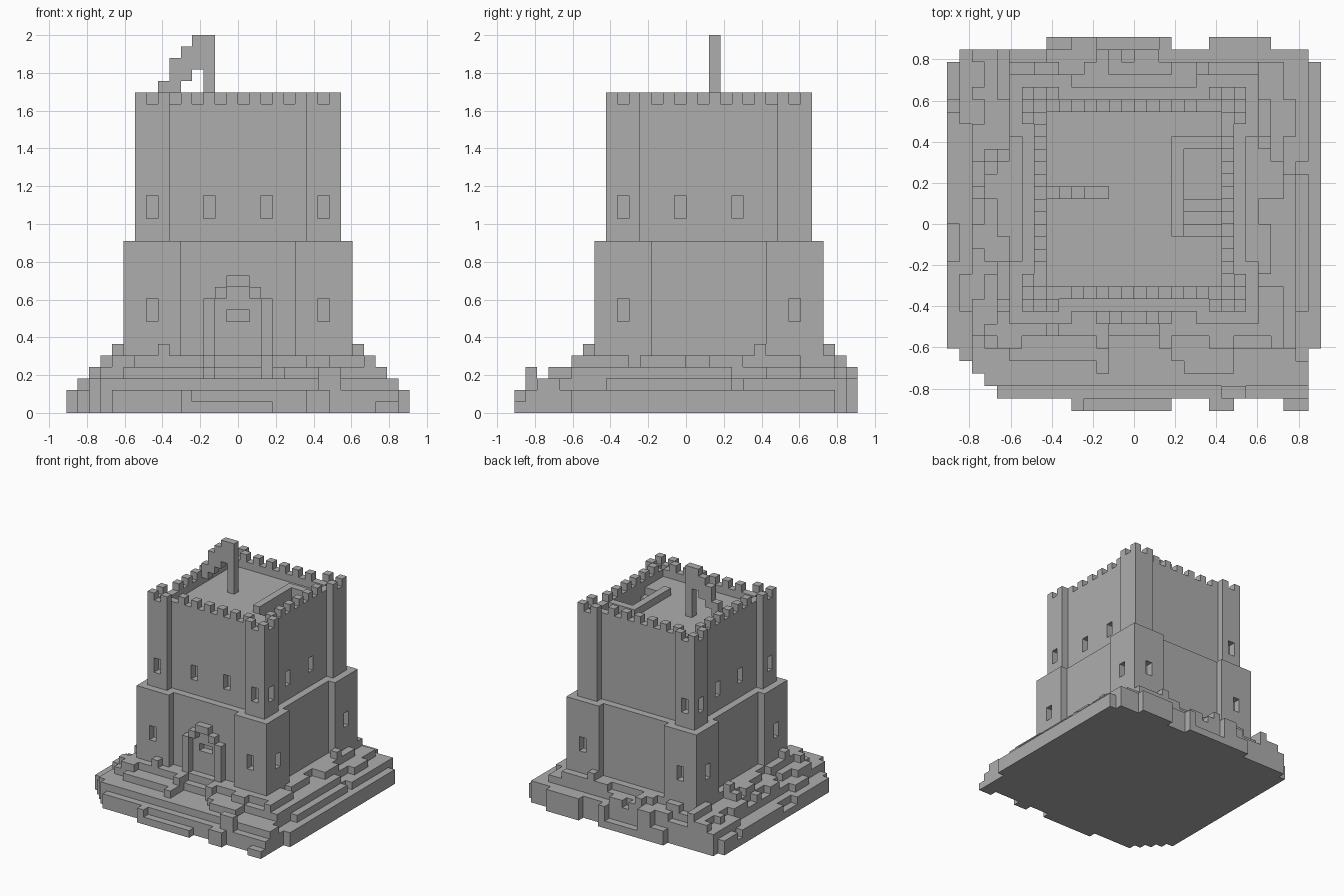
import bpy, bmesh, random
from itertools import product
from mathutils import Vector

random.seed(4)
U = 2 / 33          # block size
HALF = 15           # blocks from the centre to the edge

old = bpy.data.objects.get("Cube")
if old:
    bpy.data.objects.remove(old)

stone = bpy.data.materials.new("grey_stone")
stone.use_nodes = True
stone.diffuse_color = (0.42, 0.42, 0.42, 1)
stone.node_tree.nodes["Principled BSDF"].inputs["Base Color"].default_value = (0.42, 0.42, 0.42, 1)


def box(x0, x1, y0, y1, z0, z1):
    return set(product(range(x0, x1), range(y0, y1), range(z0, z1)))


def build(name, cells):
    """Skin a set of blocks with its outer faces only."""
    bm = bmesh.new()
    verts = {}
    for cell in cells:
        for axis, side in product(range(3), (0, 1)):
            near = list(cell)
            near[axis] += 2 * side - 1
            if tuple(near) in cells:
                continue
            a, b = (axis + 1) % 3, (axis + 2) % 3
            ring = []
            for da, db in ((0, 0), (1, 0), (1, 1), (0, 1)):
                p = list(cell)
                p[axis] += side
                p[a] += da
                p[b] += db
                p = tuple(p)
                if p not in verts:
                    verts[p] = bm.verts.new(Vector((p[0] - HALF, p[1] - HALF, p[2])) * U)
                ring.append(verts[p])
            bm.faces.new(ring if side else ring[::-1])
    bmesh.ops.dissolve_limit(bm, angle_limit=0.01, verts=bm.verts[:], edges=bm.edges[:])
    mesh = bpy.data.meshes.new(name)
    bm.to_mesh(mesh)
    bm.free()
    mesh.materials.append(stone)
    obj = bpy.data.objects.new(name, mesh)
    bpy.context.collection.objects.link(obj)


def storey(lo, hi, y0, y1, corner, z0, z1):
    """Square storey whose walls sit one block behind its corner towers."""
    cells = box(lo + 1, hi - 1, y0 + 1, y1 - 1, z0, z1)
    for x, y in product((lo, hi - corner), (y0, y1 - corner)):
        cells |= box(x, x + corner, y, y + corner, z0, z1)
    return cells


def cut_windows(cells, side, places, z0, z1):
    """Remove the outermost block of the wall at each window."""
    axis = 0 if side in ("left", "right") else 1
    pick = max if side in ("left", "back") else min
    for p, z in product(places, range(z0, z1)):
        row = [c for c in cells if c[1 - axis] == p and c[2] == z]
        cells.discard(pick(row, key=lambda c: c[axis]))


# Lower storey
lower = storey(5, 25, 7, 27, 5, 5, 15)
for side in ("front", "back"):
    cut_windows(lower, side, (7, 22), 8, 10)
for side in ("left", "right"):
    cut_windows(lower, side, (9, 24), 8, 10)
lower -= box(14, 16, 8, 9, 8, 9)       # door peephole
build("lower_storey", lower)

# Stepped arch around the door
arch = box(12, 18, 7, 8, 3, 10) | box(13, 17, 7, 8, 10, 11) | box(14, 16, 7, 8, 11, 12)
arch -= box(13, 17, 7, 8, 3, 10) | box(14, 16, 7, 8, 10, 11)
build("door_arch", arch)

# Upper storey with a stairwell sunk in its roof
upper = storey(6, 24, 8, 26, 3, 15, 26)
cut_windows(upper, "front", (7, 12, 17, 22), 17, 19)
cut_windows(upper, "left", (9, 14, 19), 17, 19)
cut_windows(upper, "right", (9, 14, 19, 24), 17, 19)
cut_windows(upper, "back", (7,), 17, 19)
for y in range(14, 21):
    upper -= box(19, 22, y, y + 1, max(22, 39 - y), 26)
build("upper_storey", upper)
build("stairwell_rim", box(18, 19, 14, 22, 26, 27) | box(18, 22, 21, 22, 26, 27))

# Parapet follows the outline of the upper storey
outline = {c[:2] for c in storey(6, 24, 8, 26, 3, 0, 1)}
inside = {(x, y) for x, y in outline
          if all((x + dx, y + dy) in outline for dx, dy in product((-1, 0, 1), repeat=2))}
edge = outline - inside
build("parapet", {(x, y, 26) for x, y in edge})


def is_merlon(x, y):
    in_x, in_y = 9 <= x <= 20, 11 <= y <= 22
    if in_x and y in (9, 24):
        return (x % 2 == 0) == (y == 9)
    if in_y and x in (7, 22):
        return (y % 2 == 1) == (x == 22)
    on_x, on_y = x in (6, 8, 21, 23), y in (8, 10, 23, 25)
    return on_x and on_y and (x in (6, 23) or y in (8, 25))


build("merlons", {(x, y, 27) for x, y in edge if is_merlon(x, y)})

# Flagpole and drooping flag
build("flagpole", box(12, 13, 17, 18, 26, 33))
flag = box(8, 9, 17, 18, 27, 29)
for x in (9, 10, 11):
    flag |= box(x, x + 1, 17, 18, x + 19, x + 22)
build("flag", flag)

# Rocky mound: ground outline with clipped front corners
ground = box(0, 30, 5, 28, 0, 1) | box(1, 29, 4, 29, 0, 1)
for y in (1, 2, 3):
    ground |= box(5 - y, 29, y, y + 1, 0, 1)
for x0, x1, y in ((10, 18, 0), (21, 23, 0), (27, 29, 0), (8, 18, 29), (21, 26, 29)):
    ground |= box(x0, x1, y, y + 1, 0, 1)


def ragged(low, high, longest):
    """Random insets along a side, held for short runs."""
    steps = []
    while len(steps) < 30:
        steps += [random.randint(low, high)] * random.randint(1, longest)
    return steps


# Each tier: reach from the left, right, front and back edges
mound = set(ground)
tiers = [((0, 1, 8), (0, 0, 8), (0, 1, 8), (0, 1, 8)),
         ((1, 2, 7), (1, 2, 9), (2, 2, 7), (0, 1, 6)),
         ((2, 4, 3), (2, 3, 4), (3, 5, 5), (0, 2, 4)),
         ((3, 5, 3), (3, 5, 3), (5, 6, 4), (1, 3, 3))]
for z, sides in enumerate(tiers, 1):
    left, right, front, back = (ragged(*s) for s in sides)
    mound |= {(x, y, z) for x, y, g in ground
              if left[y] <= x < 30 - right[y] and front[x] <= y < 30 - back[x]
              and (x, y, z - 1) in mound}

# Loose stones, then the steps up to the door
for x, y in ((4, 8), (8, 6), (25, 21), (4, 20), (20, 27)):
    mound |= box(x, x + 1, y, y + 1, 0, 6)
mound |= box(12, 18, 5, 7, 0, 5) | box(22, 24, 1, 2, 0, 4)
for y, top in ((7, 5), (6, 4), (5, 3), (4, 3), (3, 3)):
    mound -= box(13, 17, y, y + 1, top, 6)
build("rock_mound", mound)
